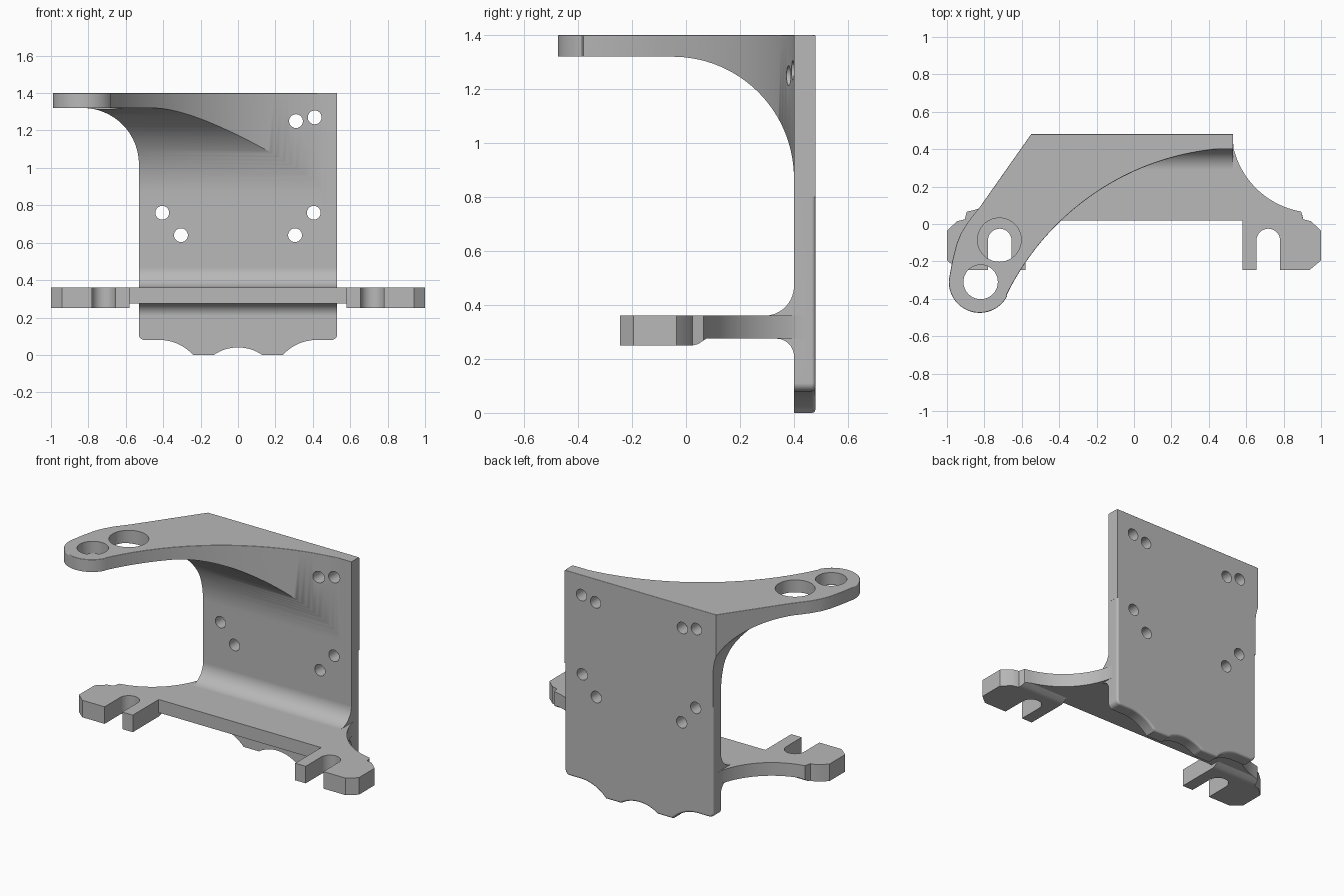
import bpy, bmesh, math

cube = bpy.data.objects.get("Cube")
if cube:
    bpy.data.objects.remove(cube, do_unlink=True)

metal = bpy.data.materials.new("plain_grey")
metal.use_nodes = True
grey = (0.48, 0.48, 0.48, 1)
metal.diffuse_color = grey
for node in metal.node_tree.nodes:
    if node.type == 'BSDF_PRINCIPLED':
        node.inputs["Base Color"].default_value = grey


def arc(cx, cy, r, start, end, n=16):
    """Points along an arc, angles in degrees."""
    angles = [math.radians(start + (end - start) * i / n) for i in range(n + 1)]
    return [(cx + r * math.cos(a), cy + r * math.sin(a)) for a in angles]


def circle(cx, cy, r, n=40):
    return arc(cx, cy, r, 0, 360, n)[:-1]


def prism(name, outline, axis, lo, hi, bevel=0):
    """Extrude an outline along an axis, optionally rounding the far rim."""
    place = {'x': lambda a, b, t: (t, a, b),
             'y': lambda a, b, t: (a, t, b),
             'z': lambda a, b, t: (a, b, t)}[axis]
    bm = bmesh.new()
    near = [bm.verts.new(place(a, b, lo)) for a, b in outline]
    far = [bm.verts.new(place(a, b, hi)) for a, b in outline]
    bm.faces.new(near)
    cap = bm.faces.new(far)
    n = len(outline)
    for i in range(n):
        j = (i + 1) % n
        bm.faces.new((near[i], near[j], far[j], far[i]))
    bmesh.ops.recalc_face_normals(bm, faces=bm.faces[:])
    if bevel:
        bmesh.ops.bevel(bm, geom=list(cap.edges), offset=bevel, segments=3,
                        profile=0.5, affect='EDGES', clamp_overlap=True)
    mesh = bpy.data.meshes.new(name)
    bm.to_mesh(mesh)
    bm.free()
    mesh.materials.append(metal)
    obj = bpy.data.objects.new(name, mesh)
    bpy.context.collection.objects.link(obj)
    return obj


def combine(target, tool, operation):
    """Apply a boolean and delete the tool."""
    mod = target.modifiers.new("bool", 'BOOLEAN')
    mod.operation = operation
    mod.solver = 'EXACT'
    mod.object = tool
    deps = bpy.context.evaluated_depsgraph_get()
    mesh = bpy.data.meshes.new_from_object(target.evaluated_get(deps))
    target.modifiers.clear()
    target.data = mesh
    bpy.data.objects.remove(tool, do_unlink=True)


def cut(target, *args):
    combine(target, prism("cutter", *args), 'DIFFERENCE')


# Back plate with a scalloped lower edge
half = arc(0, -0.191, 0.231, 90, 55.8, 8)
half += arc(0.42, -0.1625, 0.2425, 138, 90, 10)
half += arc(0.50, 0.11, 0.03, -90, 0, 5) + [(0.53, 1.4)]
outline = half + [(-x, z) for x, z in reversed(half[1:])]
bracket = prism("mounting_bracket", outline, 'y', 0.40, 0.48, 0.014)

# Upper arm with a rounded lobe, hollowed beneath by two large coves
outline = arc(0.577, -0.994, 1.4, 91.9, 154, 40)
outline += arc(-0.825, -0.31, 0.165, -27, -185, 30)
outline += [(-0.972, -0.2), (-0.95, -0.11), (-0.928, -0.055), (-0.895, 0.0),
            (-0.865, 0.04), (-0.826, 0.088), (-0.55, 0.48), (0.53, 0.48)]
arm = prism("upper_arm", outline, 'z', 0.8, 1.4, 0.014)
cove = [(-0.6, 0.7), (0.40, 0.7)] + arc(-0.05, 0.87, 0.45, 0, 90, 32) + [(-0.6, 1.32)]
cut(arm, cove, 'x', -1.2, 1.2)
side_cove = [(-1.2, 0.7), (-0.53, 0.7)] + arc(-0.83, 1.02, 0.3, 0, 90, 24) + [(-1.2, 1.32)]
cut(arm, side_cove, 'y', -0.6, 0.6)
cut(arm, circle(-0.82, -0.31, 0.092), 'z', 1.2, 1.5)
cut(arm, circle(-0.72, -0.085, 0.117), 'z', 1.2, 1.5)

# Lower shelf with slotted lugs at both ends
half = [(0.58, 0.02), (0.58, -0.245), (0.655, -0.245)]
half += arc(0.718, -0.088, 0.063, 180, 0, 16)
half += [(0.781, -0.245), (0.94, -0.245), (1.0, -0.195), (1.0, -0.035),
         (0.945, 0.015), (0.905, 0.025), (0.895, 0.065)]
half += arc(0.97, 0.51, 0.45, 260, 193, 24) + [(0.53, 0.44)]
outline = half + [(-x, y) for x, y in reversed(half)]
shelf = prism("lower_shelf", outline, 'z', 0.25, 0.36)
relief = [(0.025, 0.2), (0.025, 0.25), (0.045, 0.255), (0.075, 0.275), (0.5, 0.275), (0.5, 0.2)]
cut(shelf, relief, 'x', -1.1, 1.1)
cut(shelf, [(-0.58, -0.3), (0.58, -0.3), (0.58, 0.1), (-0.58, 0.1)], 'z', 0.2, 0.275)

# Fillets between shelf and plate
upper = arc(0.29, 0.47, 0.11, -90, 0, 14) + [(0.44, 0.47), (0.44, 0.32), (0.29, 0.32)]
lower = arc(0.335, 0.21, 0.065, 90, 0, 12) + [(0.44, 0.21), (0.44, 0.32), (0.335, 0.32)]
fillets = [prism("fillet", p, 'x', -0.53, 0.53) for p in (upper, lower)]

for part in [arm, shelf] + fillets:
    combine(bracket, part, 'UNION')

# Bolt holes; the upper pair under the arm is blind
for side in (-1, 1):
    for x, z in ((0.405, 0.76), (0.305, 0.64), (0.31, 1.25), (0.41, 1.27)):
        blind = side < 0 and z > 1
        cut(bracket, circle(side * x, z, 0.037, 28), 'y', 0.40 if blind else 0.2, 0.6)

# Smooth shading with crisp edges
bpy.ops.object.select_all(action='DESELECT')
bracket.select_set(True)
bpy.context.view_layer.objects.active = bracket
bpy.ops.object.shade_smooth_by_angle(angle=math.radians(32))
normals = bracket.modifiers.new("weighted_normals", 'WEIGHTED_NORMAL')
normals.keep_sharp = True
